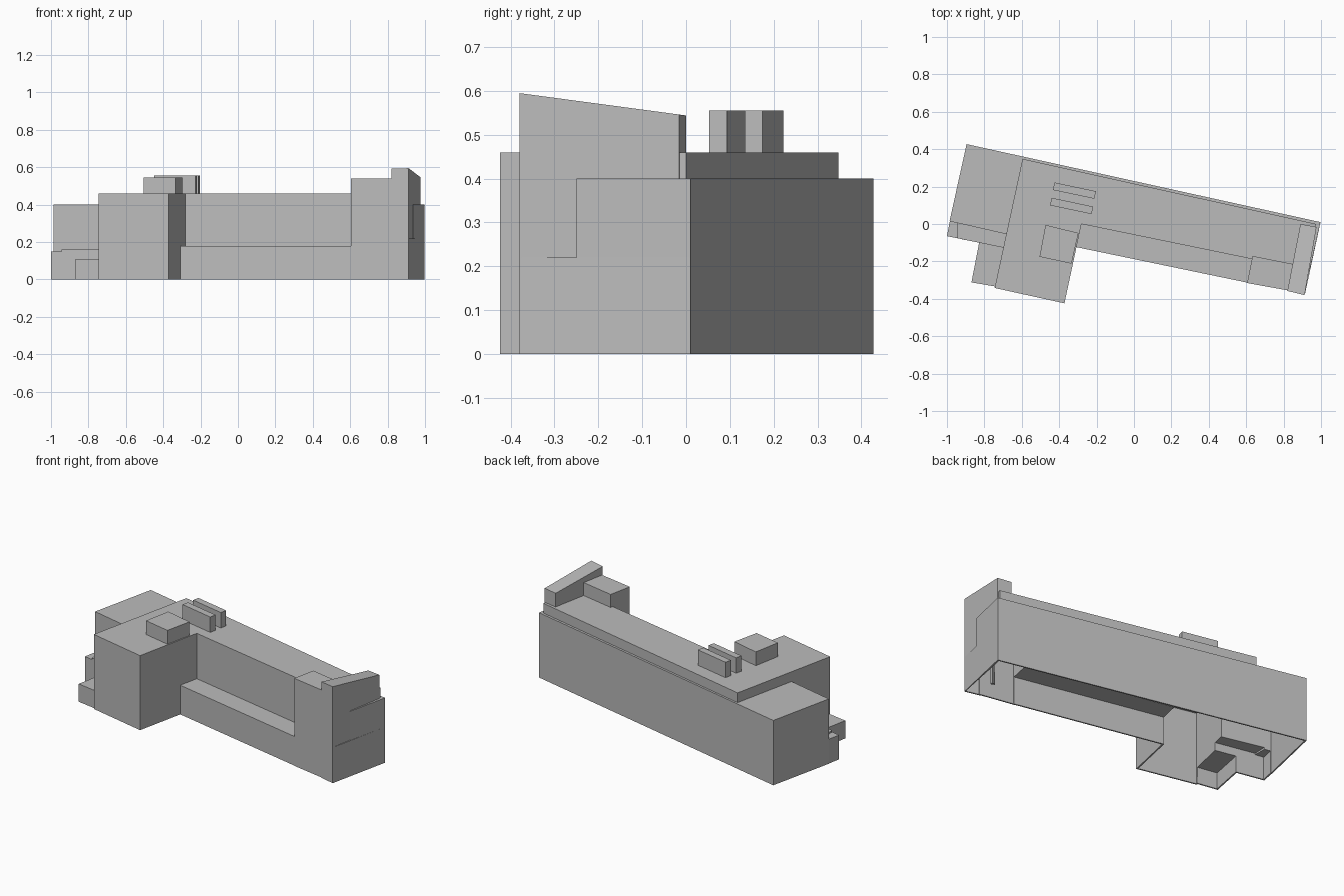
import bpy, bmesh, math
from mathutils import Vector

if "Cube" in bpy.data.objects:
    bpy.data.objects.remove(bpy.data.objects["Cube"], do_unlink=True)

grey = bpy.data.materials.new("plain grey")
grey.use_nodes = True
tone = (0.5, 0.5, 0.5, 1)
grey.diffuse_color = tone
grey.node_tree.nodes["Principled BSDF"].inputs["Base Color"].default_value = tone


def prism(name, outline, top, bottom=-0.1, slope=0.0):
    """Upright prism over a plan outline; slope lifts the top towards the front."""
    bm = bmesh.new()
    low = [bm.verts.new((x, y, bottom)) for x, y in outline]
    high = [bm.verts.new((x, y, top - slope * y)) for x, y in outline]
    bm.faces.new(low)
    bm.faces.new(high)
    for i in range(len(low)):
        j = (i + 1) % len(low)
        bm.faces.new((low[i], low[j], high[j], high[i]))
    bmesh.ops.recalc_face_normals(bm, faces=bm.faces)
    mesh = bpy.data.meshes.new(name)
    bm.to_mesh(mesh)
    bm.free()
    mesh.materials.append(grey)
    ob = bpy.data.objects.new(name, mesh)
    bpy.context.collection.objects.link(ob)
    return ob


# Long rear hall, lower roof
shell = prism("building_shell", [(-.895, .427), (.997, .01), (.939, -.25), (.9, -.2),
                                 (.6, -.1), (-.3, .1), (-.6, -.073), (-.986, .015)], 0.40)

parts = [
    # Raised main roof together with the projecting wing
    prism("wing", [(-.596, .348), (.974, 0), (.95, -.1), (.9, -.2), (.8, -.222),
                   (-.281, 0), (-.372, -.424), (-.745, -.342)], 0.46),
    # Low front ledge
    prism("ledge", [(-.34, -.117), (.65, -.3225), (.7, -.15), (-.3, .05)], 0.18),
    # End tower and its sloping end slab
    prism("tower", [(.634, -.171), (.86, -.216), (.85, -.36), (.605, -.3155)], 0.54),
    prism("end_slab", [(.89, 0), (.976, -.016), (.912, -.38), (.82, -.358)], 0.544, slope=0.134),
    # Thickened foot of the end wall
    prism("end_foot", [(.997, .008), (.914, -.375), (.87, -.3), (.9, -.02)], 0.22),
    # Stepped entrance at the far end
    prism("step", [(-.945, .1), (-.6, 0), (-.69, -.128), (-.945, -.076)], 0.16),
    prism("step_end", [(-.981, .03), (-.9, .1), (-.9, -.085), (-1.0, -.065)], 0.15),
    prism("porch", [(-.826, -.09), (-.68, -.1), (-.73, -.336), (-.869, -.312)], 0.11),
]

# Fuse the volumes into one building
bpy.context.view_layer.objects.active = shell
for part in parts:
    mod = shell.modifiers.new("fuse", "BOOLEAN")
    mod.operation = "UNION"
    mod.solver = "EXACT"
    mod.object = part
    bpy.ops.object.modifier_apply(modifier=mod.name)
    bpy.data.objects.remove(part, do_unlink=True)

# Open the underside at ground level and give the walls thickness
bm = bmesh.new()
bm.from_mesh(shell.data)
bmesh.ops.remove_doubles(bm, verts=bm.verts, dist=0.0005)
bmesh.ops.bisect_plane(bm, geom=bm.verts[:] + bm.edges[:] + bm.faces[:],
                       plane_co=(0, 0, 0), plane_no=(0, 0, 1), clear_inner=True)
bmesh.ops.dissolve_limit(bm, angle_limit=math.radians(0.3), verts=bm.verts, edges=bm.edges)
bm.to_mesh(shell.data)
bm.free()
walls = shell.modifiers.new("wall_thickness", "SOLIDIFY")
walls.thickness = 0.012
walls.offset = -1

# Rooftop plant room and two vent fins
prism("roof_room", [(-.473, -.005), (-.297, -.048), (-.334, -.212), (-.505, -.175)], 0.545, 0.455)
for name, x, y in (("rear_vent", -.425, .222), ("front_vent", -.44, .14)):
    corner = Vector((x, y))
    along, across = Vector((.222, -.047)), Vector((-.009, -.04))
    prism(name, [corner, corner + along, corner + along + across, corner + across], 0.555, 0.455)
